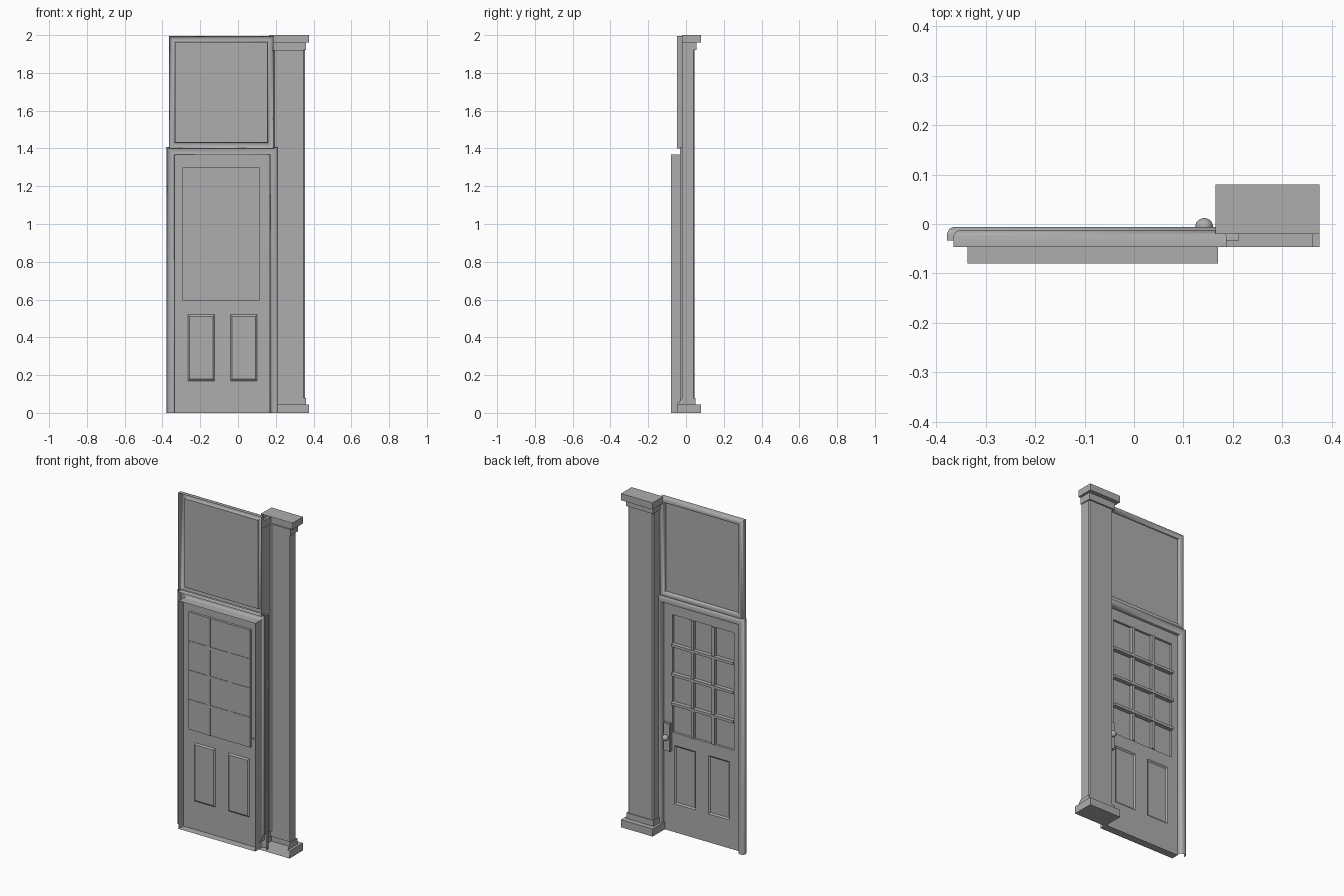
import bpy, bmesh
from mathutils import Matrix

cube = bpy.data.objects.get("Cube")
if cube:
    bpy.data.objects.remove(cube)

grey = bpy.data.materials.new("plain_grey")
grey.use_nodes = True
grey.diffuse_color = (0.42, 0.42, 0.42, 1)
grey.node_tree.nodes["Principled BSDF"].inputs["Base Color"].default_value = (0.42, 0.42, 0.42, 1)


def finish(bm, name, smooth=False):
    mesh = bpy.data.meshes.new(name)
    bm.to_mesh(mesh)
    bm.free()
    mesh.materials.append(grey)
    obj = bpy.data.objects.new(name, mesh)
    bpy.context.collection.objects.link(obj)
    if smooth:
        bpy.context.view_layer.objects.active = obj
        bpy.ops.object.select_all(action='DESELECT')
        obj.select_set(True)
        bpy.ops.object.shade_smooth_by_angle(angle=0.7)
    return obj


def skin(bm, rings, closed):
    """Join successive rings of points with quads."""
    rows = [[bm.verts.new(p) for p in ring] for ring in rings]
    n = len(rows[0])
    for a, b in zip(rows, rows[1:]):
        for i in range(n if closed else n - 1):
            j = (i + 1) % n
            bm.faces.new((a[i], a[j], b[j], b[i]))
    return rows


def box(name, x0, x1, y0, y1, z0, z1, bevel=0):
    bm = bmesh.new()
    size = Matrix.Diagonal((x1 - x0, y1 - y0, z1 - z0, 1))
    centre = Matrix.Translation(((x0 + x1) / 2, (y0 + y1) / 2, (z0 + z1) / 2))
    bmesh.ops.create_cube(bm, size=1, matrix=centre @ size)
    if bevel:
        bmesh.ops.bevel(bm, geom=bm.edges[:], offset=bevel, segments=2, affect='EDGES')
    return finish(bm, name)


def trim(name, x0, x1, z0, z1, profile, closed=True, fill=False):
    """Sweep a profile of (inset, y) steps round a rectangle; open trim has no sill."""
    bm = bmesh.new()
    rings = []
    for inset, y in profile:
        low = z0 + inset if closed else z0
        rings.append([(x0 + inset, y, low), (x0 + inset, y, z1 - inset),
                      (x1 - inset, y, z1 - inset), (x1 - inset, y, low)])
    rows = skin(bm, rings, closed)
    if fill:
        bm.faces.new(rows[-1])
    bmesh.ops.recalc_face_normals(bm, faces=bm.faces[:])
    return finish(bm, name, True)


def moulding(width, front, back, inner):
    """Channel that is open in front and rounded behind."""
    return [(0, front), (0, back - .012), (.004, back - .004), (.012, back),
            (width - .012, back), (width - .004, back - .004),
            (width, back - .012), (width, inner)]


# Pillar: stepped shell, open in front
bm = bmesh.new()
levels = [(0, .105, .08, 0), (.045, .105, .08, 0), (.045, .09, .05, 0), (.08, .09, .05, 0),
          (.08, .084, .046, .007), (1.92, .084, .046, .007),
          (1.92, .09, .055, 0), (1.96, .09, .055, 0), (1.96, .105, .08, 0), (2, .105, .08, 0)]
rings = []
for z, half, back, cut in levels:
    front = -.047 if z < .08 else -.02
    left, right = .27 - half, .27 + half
    rings.append([(left, front, z), (left, back - cut, z), (left + cut, back, z),
                  (right - cut, back, z), (right, back - cut, z), (right, front, z)])
rows = skin(bm, rings, False)
bm.faces.new(rows[0])
bm.faces.new(rows[-1])
bmesh.ops.remove_doubles(bm, verts=bm.verts[:], dist=.0001)
bmesh.ops.recalc_face_normals(bm, faces=bm.faces[:])
finish(bm, "pillar")

# Upper panel and the two mouldings
trim("upper_panel", -.365, .187, 1.4, 1.995, moulding(.032, -.047, -.012, -.032), fill=True)
trim("door_frame", -.378, .212, 0, 1.408, moulding(.042, -.033, -.006, -.036), closed=False)
trim("door_rim", -.337, .17, 0, 1.367, [(0, -.08), (0, -.035)])

# Door leaf: a sheet with a sunken window and two sunken panels
xs = [-.337, -.295, -.265, -.125, -.04, .1, .115, .17]
zs = [0, .17, .52, .595, 1.3, 1.367]
bm = bmesh.new()
grid = skin(bm, [[(x, -.035, z) for x in xs] for z in zs], False)
for f in bm.faces:
    if f.normal.y < 0 or (f.normal_update() or f.normal.y < 0):
        f.normal_flip()
window, panels = [], []
for f in bm.faces:
    c = f.calc_center_median()
    if zs[3] < c.z < zs[4] and xs[1] < c.x < xs[6]:
        window.append(f)
    elif zs[1] < c.z < zs[2] and (xs[2] < c.x < xs[3] or xs[4] < c.x < xs[5]):
        panels.append(f)
bmesh.ops.inset_region(bm, faces=window, thickness=.001, depth=-.012, use_even_offset=True)
bmesh.ops.inset_individual(bm, faces=panels, thickness=.012, depth=-.007)
finish(bm, "door_leaf")

# Glazing bars
for i, x in enumerate((-.16, -.022)):
    box(f"upright_bar_{i + 1}", x - .009, x + .009, -.05, -.027, .595, 1.3)
for i, z in enumerate((.77, .945, 1.12)):
    box(f"cross_bar_{i + 1}", -.295, .115, -.05, -.022, z - .008, z + .008)

# Handle plate and knob
box("handle_plate", .118, .165, -.04, -.018, .48, .65, .003)
bm = bmesh.new()
bmesh.ops.create_uvsphere(bm, u_segments=20, v_segments=12, radius=.018,
                          matrix=Matrix.Translation((.142, -.006, .565)))
finish(bm, "door_knob", True)
